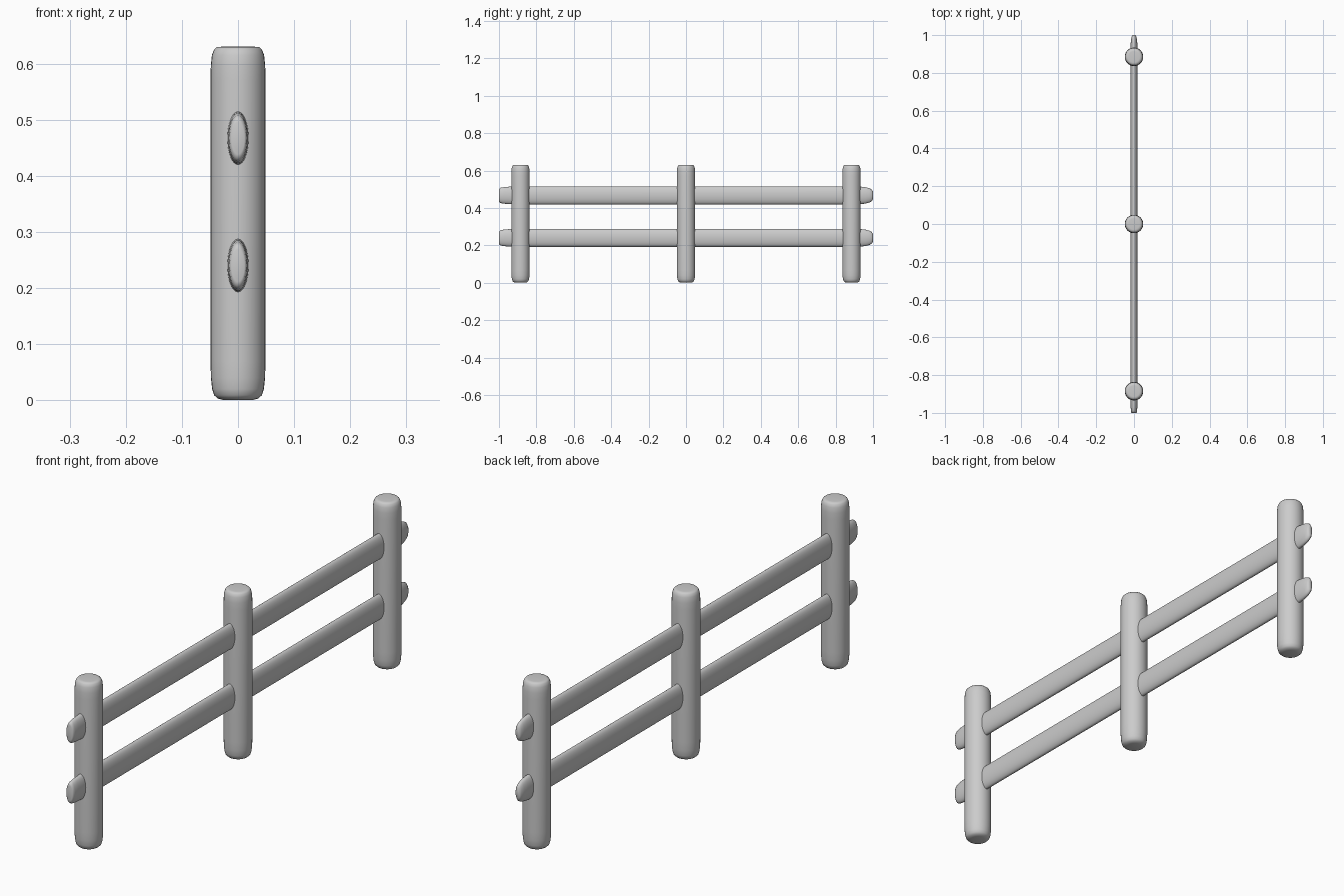
import bpy, bmesh, math
from mathutils import Matrix

if "Cube" in bpy.data.objects:
    bpy.data.objects.remove(bpy.data.objects["Cube"])

def loft(name, stations, rx, ry, matrix, sides=32):
    """Sweep an ellipse along local z; stations are (z, scale) pairs, both ends capped."""
    bm = bmesh.new()
    rings = []
    for z, s in stations:
        rings.append([bm.verts.new((rx * s * math.cos(2 * math.pi * i / sides),
                                    ry * s * math.sin(2 * math.pi * i / sides), z))
                      for i in range(sides)])
    for a, b in zip(rings, rings[1:]):
        for i in range(sides):
            j = (i + 1) % sides
            bm.faces.new((a[i], a[j], b[j], b[i]))
    bm.faces.new(rings[0][::-1])
    bm.faces.new(rings[-1])
    bm.transform(matrix)
    bmesh.ops.recalc_face_normals(bm, faces=bm.faces)
    mesh = bpy.data.meshes.new(name)
    bm.to_mesh(mesh)
    bm.free()
    obj = bpy.data.objects.new(name, mesh)
    bpy.context.collection.objects.link(obj)
    for p in mesh.polygons:
        p.use_smooth = True
    return obj

# Upright round posts with softened ends
post_profile = [(0.0, 0.50), (0.003, 0.74), (0.009, 0.87), (0.02, 0.94), (0.04, 0.985),
                (0.07, 1), (0.57, 1), (0.595, 0.99), (0.615, 0.95), (0.625, 0.87),
                (0.629, 0.78), (0.63, 0.6)]
for label, y in (("front", -0.885), ("middle", 0), ("back", 0.885)):
    loft(label + "_post", post_profile, 0.049, 0.049, Matrix.Translation((0, y, 0)))

# Flattened oval rails running through the posts, blunter at the front end
rail_profile = [(-1.0, 0.6), (-0.998, 0.76), (-0.99, 0.86), (-0.97, 0.93), (-0.93, 0.99),
                (-0.88, 1), (0.88, 1), (0.93, 0.98), (0.96, 0.91), (0.98, 0.8),
                (0.993, 0.65), (1.0, 0.42)]
for label, z in (("lower", 0.24), ("upper", 0.467)):
    turn = Matrix.Translation((0, 0, z)) @ Matrix.Rotation(-math.pi / 2, 4, 'X')
    loft(label + "_rail", rail_profile, 0.019, 0.048, turn)
